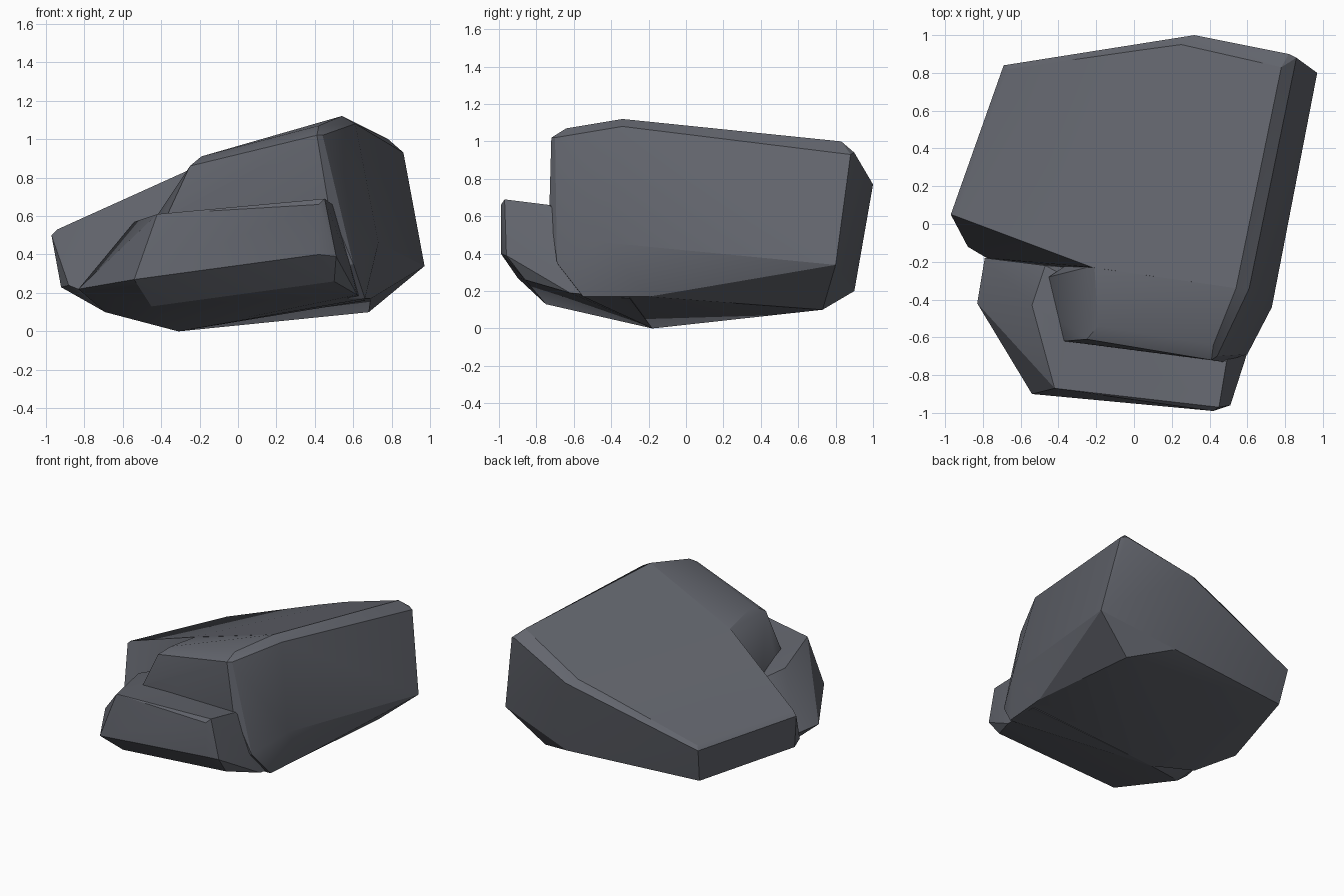
import bpy, bmesh, math

if "Cube" in bpy.data.objects:
    bpy.data.objects.remove(bpy.data.objects["Cube"])

stone = bpy.data.materials.new("slate_grey")
stone.diffuse_color = (0.125, 0.132, 0.155, 1)
stone.use_nodes = True
stone.node_tree.nodes["Principled BSDF"].inputs["Base Color"].default_value = stone.diffuse_color


def hull(name, points):
    """Faceted chunk of stone: convex hull around its corner points."""
    bm = bmesh.new()
    for p in points:
        bm.verts.new(p)
    res = bmesh.ops.convex_hull(bm, input=bm.verts)
    junk = {g for g in res["geom_interior"] + res["geom_unused"]
            if isinstance(g, bmesh.types.BMVert)}
    bmesh.ops.delete(bm, geom=list(junk), context='VERTS')
    bmesh.ops.recalc_face_normals(bm, faces=bm.faces)
    me = bpy.data.meshes.new(name)
    bm.to_mesh(me)
    bm.free()
    me.materials.append(stone)
    ob = bpy.data.objects.new(name, me)
    bpy.context.collection.objects.link(ob)
    return ob


# corners shared by the chunks
apex = (-0.31, -0.18, 0.0)
ridge = [(0.54, -0.34, 1.12), (0.61, -0.34, 1.08)]
flank = [(0.73, -0.44, 0.46), (0.69, -0.2, 0.17)]

# large slanted block: left, back and right
back = hull("boulder_body", ridge + flank + [apex,
    (-0.94, 0.04, 0.53), (-0.97, 0.05, 0.50), (-0.22, -0.23, 0.855),
    (-0.67, 0.82, 0.49), (-0.69, 0.84, 0.46),
    (0.25, 0.95, 0.80), (0.32, 1.0, 0.77), (0.03, 0.92, 0.73),
    (0.78, 0.83, 1.0), (0.82, 0.90, 0.94), (0.86, 0.88, 0.93),
    (0.97, 0.80, 0.34), (0.38, 0.90, 0.20), (-0.66, 0.78, 0.20),
    (0.68, 0.73, 0.10), (-0.92, 0.0, 0.23), (-0.88, -0.12, 0.24),
    (-0.78, -0.18, 0.20), (-0.69, -0.17, 0.10)])

# upright front shoulder
front = hull("front_shoulder", ridge + flank + [apex,
    (0.41, -0.72, 1.02), (0.44, -0.70, 1.02), (0.42, -0.64, 1.07),
    (-0.25, -0.61, 0.86), (-0.19, -0.54, 0.91), (-0.21, -0.22, 0.855),
    (-0.37, -0.62, 0.60), (-0.45, -0.28, 0.56), (-0.40, -0.60, 0.2),
    (0.47, -0.73, 0.66), (0.60, -0.69, 0.35), (0.66, -0.55, 0.17),
    (0.5, 0.3, 0.3), (0.4, 0.3, 0.8)])

# low ledge across the front
ledge = hull("front_ledge", [apex,
    (-0.42, -0.87, 0.61), (-0.54, -0.43, 0.57), (-0.47, -0.22, 0.54),
    (-0.83, -0.42, 0.22), (-0.79, -0.18, 0.22), (-0.54, -0.90, 0.27),
    (0.45, -0.97, 0.69), (0.49, -0.73, 0.66), (0.42, -0.99, 0.66),
    (0.42, -0.99, 0.40), (0.51, -0.96, 0.39), (0.58, -0.70, 0.35),
    (-0.69, -0.35, 0.10), (-0.45, -0.75, 0.13), (0.62, -0.62, 0.19),
    (0.50, -0.86, 0.26), (0.66, -0.3, 0.16)])

# fuse the chunks into one stone
for part in (front, ledge):
    mod = back.modifiers.new("fuse", 'BOOLEAN')
    mod.operation = 'UNION'
    mod.solver = 'EXACT'
    mod.object = part
    bpy.context.view_layer.objects.active = back
    bpy.ops.object.modifier_apply(modifier=mod.name)
    bpy.data.objects.remove(part)

# clean near-coplanar facets, then shade
bm = bmesh.new()
bm.from_mesh(back.data)
bmesh.ops.remove_doubles(bm, verts=bm.verts, dist=0.001)
bmesh.ops.dissolve_limit(bm, angle_limit=math.radians(3),
                         verts=bm.verts, edges=bm.edges)
bm.to_mesh(back.data)
bm.free()
bpy.ops.object.select_all(action='DESELECT')
back.select_set(True)
bpy.context.view_layer.objects.active = back
bpy.ops.object.shade_smooth_by_angle(angle=math.radians(25))
